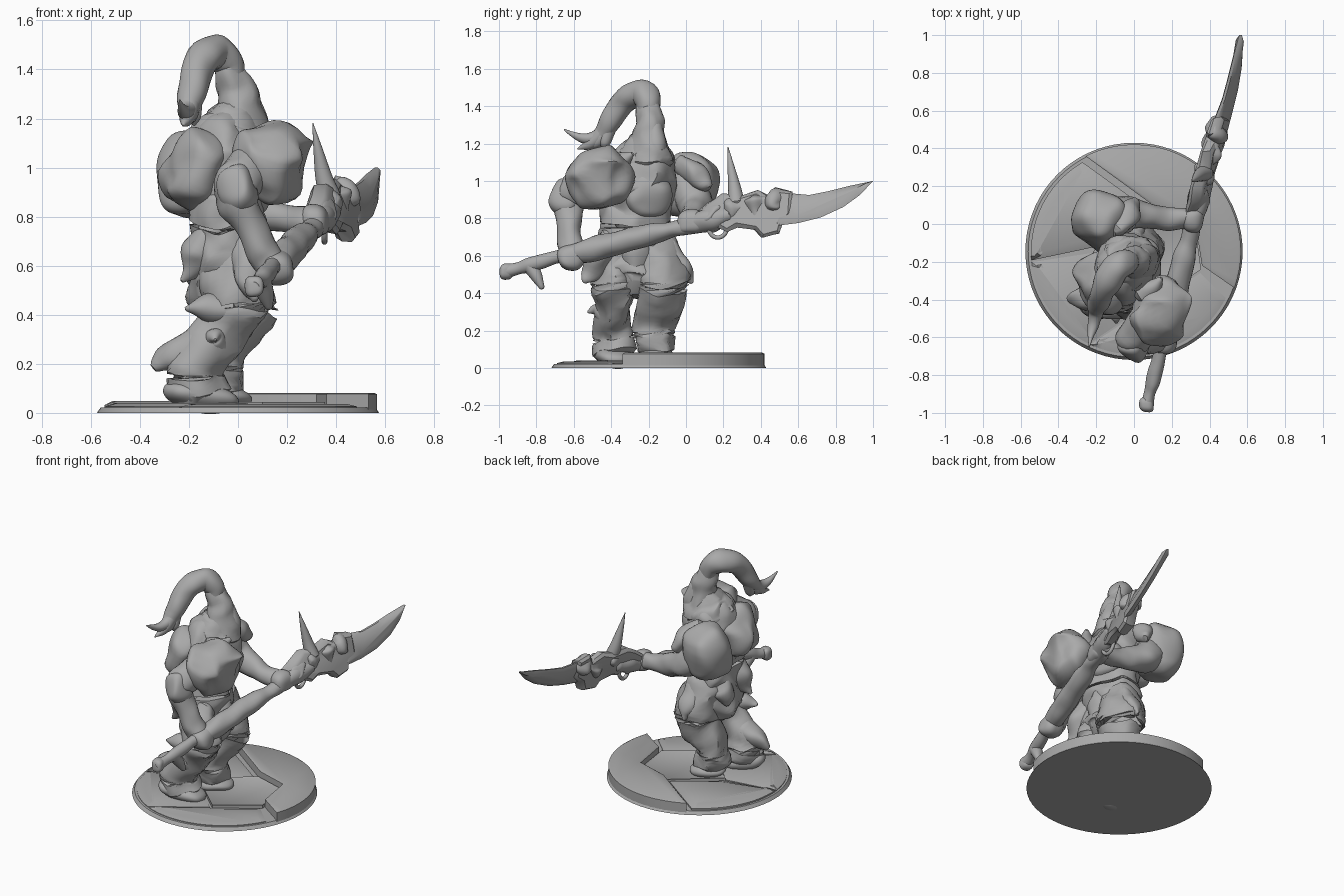
import bpy, bmesh, math
from mathutils import Vector, Euler, noise

if "Cube" in bpy.data.objects:
    bpy.data.objects.remove(bpy.data.objects["Cube"], do_unlink=True)

stone = bpy.data.materials.new("plain_grey")
stone.use_nodes = True
grey = (0.4, 0.4, 0.4, 1)
stone.diffuse_color = grey
stone.node_tree.nodes["Principled BSDF"].inputs["Base Color"].default_value = grey
parts = []


def finish(name, bm, rough=0.0, scale=8):
    """Roughen the surface, then turn the bmesh into an object."""
    if rough:
        for v in bm.verts:
            v.co += noise.noise_vector(v.co * scale) * rough
    bmesh.ops.recalc_face_normals(bm, faces=bm.faces)
    mesh = bpy.data.meshes.new(name)
    bm.to_mesh(mesh)
    bm.free()
    mesh.materials.append(stone)
    obj = bpy.data.objects.new(name, mesh)
    bpy.context.collection.objects.link(obj)
    parts.append(obj)


def rounded_end(end, before):
    """Smaller ring just past the end of a tube."""
    past = end.to_3d() + (end - before).to_3d().normalized() * end.w * 0.45
    return Vector((*past, end.w * 0.6))


def limb(name, path, flat=(1, 1, 1), rough=0.012, scale=9, steps=6, sides=20):
    """Smooth tube through (x, y, z, radius) points."""
    pts = [Vector(p) for p in path]
    pts = [pts[0] * 2 - pts[1]] + pts + [pts[-1] * 2 - pts[-2]]
    line = []
    for a, b, c, d in zip(pts, pts[1:], pts[2:], pts[3:]):
        for i in range(steps):
            t = i / steps
            line.append((b * 2 + (c - a) * t + (a * 2 - b * 5 + c * 4 - d) * t * t
                         + (b * 3 - a - c * 3 + d) * t ** 3) / 2)
    line.append(pts[-2])
    line = [rounded_end(line[0], line[1])] + line + [rounded_end(line[-1], line[-2])]
    bm = bmesh.new()
    rings = []
    for i, p in enumerate(line):
        way = (line[min(i + 1, len(line) - 1)] - line[max(i - 1, 0)]).to_3d()
        turn = way.to_track_quat('Z', 'Y')
        ring = []
        for k in range(sides):
            a = math.tau * k / sides
            off = turn @ Vector((math.cos(a), math.sin(a), 0)) * max(p.w, 0.002)
            ring.append(bm.verts.new(p.to_3d() + Vector([o * f for o, f in zip(off, flat)])))
        rings.append(ring)
    for lo, hi in zip(rings, rings[1:]):
        for k in range(sides):
            n = (k + 1) % sides
            bm.faces.new((lo[k], lo[n], hi[n], hi[k]))
    bm.faces.new(rings[0])
    bm.faces.new(rings[-1])
    finish(name, bm, rough, scale)


def blob(name, centre, size, turn=(0, 0, 0), boxy=0.75, rough=0.03, scale=7):
    """Rounded lump, boxier as the boxy power falls."""
    bm = bmesh.new()
    bmesh.ops.create_icosphere(bm, subdivisions=4, radius=1)
    rot = Euler([math.radians(a) for a in turn]).to_matrix()
    for v in bm.verts:
        v.co = Vector([math.copysign(abs(c) ** boxy, c) * s for c, s in zip(v.co, size)])
        v.co = rot @ v.co + Vector(centre)
    finish(name, bm, rough, scale)


def along(y, lift=0.0):
    """Point on the weapon axis at the given y."""
    return Vector((0.31 + 0.25 * y, y, 0.76 + 0.25 * y + lift))


def plate(name, outline, thick, swell, inset, lean, rough=0.0):
    """Weapon piece drawn in the (y, z) plane, leaning sideways and swelling from its rim."""
    bm = bmesh.new()
    sides = [[bm.verts.new((along(y).x + s * thick + lean * (along(y).z - z), y, z))
              for y, z in outline] for s in (-1, 1)]
    caps = [bm.faces.new(side) for side in sides]
    n = len(outline)
    for k in range(n):
        j = (k + 1) % n
        bm.faces.new((sides[0][k], sides[0][j], sides[1][j], sides[1][k]))
    bmesh.ops.recalc_face_normals(bm, faces=bm.faces)
    bmesh.ops.inset_individual(bm, faces=caps, thickness=inset, depth=swell)
    finish(name, bm, rough)


def arc(start, end, radius):
    count = 28
    angles = [math.radians(start + (end - start) * i / count) for i in range(count + 1)]
    return [(radius * math.cos(a), radius * math.sin(a) - 0.145) for a in angles]


def slab(name, outline, top, shrink=0.012, crown=0.006):
    """Paving stone with a softened upper rim."""
    bm = bmesh.new()
    face = bm.faces.new([bm.verts.new((x, y, 0.002)) for x, y in outline])
    new = bmesh.ops.extrude_face_region(bm, geom=[face])["geom"]
    upper = [g for g in new if isinstance(g, bmesh.types.BMVert)]
    bmesh.ops.translate(bm, verts=upper, vec=(0, 0, top))
    cap = [g for g in new if isinstance(g, bmesh.types.BMFace)]
    bmesh.ops.inset_region(bm, faces=cap, thickness=shrink, depth=crown)
    finish(name, bm)


# Round base with uneven paving
bm = bmesh.new()
bmesh.ops.create_cone(bm, cap_ends=True, segments=72, radius1=0.575, radius2=0.56, depth=0.022)
bmesh.ops.translate(bm, verts=bm.verts, vec=(0, -0.145, 0.011))
finish("base_disc", bm)
slab("raised_slab", arc(-20, 117, 0.566) + [(0.1, 0.1), (0.32, 0.03), (0.36, -0.22)], 0.074)
slab("back_paving", arc(120, 185, 0.545) + [(-0.2, -0.12), (0.07, 0.08)], 0.03, 0.05, 0.016)
slab("middle_paving", [(-0.2, -0.14), (0.09, 0.09), (0.32, 0.02), (0.355, -0.24), (0.1, -0.42)], 0.042)
slab("front_paving", arc(245, 333, 0.545) + [(0.35, -0.26), (0.1, -0.42)], 0.024, 0.04, 0.01)
slab("side_paving", arc(186, 244, 0.545) + [(0.08, -0.42), (-0.2, -0.15)], 0.024, 0.05, 0.014)

# Legs and feet
limb("near_leg", [(-.07, -.36, .68, .12), (-.02, -.38, .5, .13), (-.02, -.39, .39, .12),
                  (-.12, -.39, .27, .11), (-.17, -.385, .17, .125), (-.16, -.38, .09, .13)],
     (1, .85, 1), rough=.035)
limb("far_leg", [(-.05, -.18, .66, .13), (0, -.13, .48, .15), (0, -.13, .38, .13),
                 (-.07, -.165, .24, .11), (-.08, -.165, .1, .105)], rough=.03)
blob("near_foot", (-.15, -.385, .065), (.16, .1, .06), (0, 8, 10), 1, .02)
blob("far_foot", (-.06, -.165, .065), (.11, .105, .05), (0, 0, 25), 1, .02)
limb("heel_spur", [(-.17, -.39, .27, .08), (-.27, -.395, .23, .06), (-.33, -.4, .19, .025)], rough=.02)
limb("knee_fringe", [(-.04, -.42, .42, .07), (-.14, -.45, .43, .05), (-.22, -.47, .42, .012)], rough=.02)
limb("shin_fringe", [(-.08, -.42, .28, .06), (-.1, -.48, .31, .035), (-.1, -.52, .3, .008)])

# Skirt, waist and hanging cloth
limb("skirt", [(-.05, -.27, .88, .14), (-.05, -.27, .72, .15), (-.05, -.26, .58, .155),
               (-.04, -.24, .48, .15), (-.03, -.24, .43, .12)], (1, 1.3, 1), .04, 8, 10, 36)
flaps = [((-.1, -.35, .72), (-.22, -.38, .55)), ((0, -.12, .64), (.0, .035, .44)),
         ((.03, -.4, .68), (.06, -.55, .45)), ((.03, -.25, .7), (.09, -.28, .45)),
         ((-.12, -.2, .68), (-.2, -.16, .52))]
for top, tip in flaps:
    mid = Vector(top).lerp(Vector(tip), 0.55)
    limb("hanging_cloth", [(*top, .07), (*mid, .07), (*tip, .012)], rough=.025)

# Torso, chest and back
limb("torso", [(-.05, -.27, .8, .14), (-.05, -.26, .9, .165), (-.04, -.24, 1.02, .18),
               (-.03, -.22, 1.12, .15), (-.01, -.21, 1.18, .1)], (1, 1.1, 1), .035, 8, 8, 32)
blob("chest_plate", (.05, -.2, .93), (.09, .12, .13), (0, 0, 20), .9, .03)
blob("back_hump", (-.18, -.31, .99), (.12, .16, .17), (0, 15, 10), .85, .04)
limb("collar", [(-.04, -.22, 1.1, .16), (-.02, -.21, 1.17, .13), (-.01, -.2, 1.21, .1)],
     rough=.035, scale=12)

# Helmet and sweeping plume
limb("helmet", [(.02, -.19, 1.1, .12), (.015, -.195, 1.2, .1), (0, -.195, 1.28, .08),
                (-.025, -.2, 1.38, .063), (-.045, -.2, 1.43, .05)], rough=.02, scale=12)
limb("face_guard", [(.04, -.17, 1.29, .045), (.06, -.165, 1.2, .055), (.06, -.165, 1.1, .05)])
limb("plume", [(-.025, -.2, 1.36, .055), (-.045, -.205, 1.43, .068), (-.1, -.235, 1.468, .072),
               (-.145, -.32, 1.44, .068), (-.175, -.385, 1.36, .062), (-.195, -.43, 1.28, .052),
               (-.205, -.48, 1.235, .036), (-.22, -.56, 1.225, .026), (-.24, -.655, 1.275, .004)],
     rough=.012)
for tip in ((-.225, -.58, 1.17), (-.21, -.52, 1.18), (-.18, -.44, 1.17)):
    mid = Vector((-.19, -.43, 1.24)).lerp(Vector(tip), 0.5)
    limb("plume_tip", [(-.19, -.41, 1.3, .045), (*mid, .032), (*tip, .004)], rough=.005)

# Shoulder armour
blob("near_pauldron", (.13, -.47, 1.02), (.135, .18, .145), (8, 15, -20), .7, .05)
blob("far_pauldron", (-.18, .02, .97), (.14, .14, .165), (-10, -8, -25), .65, .03)
limb("far_pauldron_rim", [(-.1, -.02, 1.08, .06), (-.03, .05, 1.04, .06), (.0, .12, .96, .035)], rough=.025)
limb("near_pauldron_horn", [(.05, -.36, 1.08, .08), (.1, -.33, 1.11, .05), (.14, -.29, 1.14, .015)])

# Arms and hands
limb("near_arm", [(.08, -.5, 1.02, .1), (0, -.6, .93, .095), (.0, -.625, .86, .08),
                  (.06, -.625, .74, .065), (.11, -.62, .65, .068), (.15, -.62, .57, .06)], rough=.015)
blob("elbow_guard", (0, -.65, .9), (.08, .075, .1), (0, -25, 0), .9, .025)
blob("near_hand", (.155, -.615, .59), (.065, .07, .07), rough=.02)
limb("far_arm", [(-.14, .0, 1.0, .1), (-.06, .05, .88, .1), (.04, .05, .83, .075),
                 (.16, .03, .8, .06), (.25, .03, .79, .06), (.31, .03, .78, .055)], rough=.015)
blob("far_hand", (.31, .03, .775), (.055, .075, .065), rough=.02)

# Polearm shaft with grip, pommel and hook
stations = [(-.97, .036), (-.9, .032), (-.84, .04), (-.78, .04), (-.68, .035), (-.56, .06),
            (-.4, .066), (-.2, .06), (-.08, .045), (.05, .052), (.15, .06), (.24, .05)]
limb("shaft", [(*along(y), r) for y, r in stations], rough=.01)
limb("pommel_hook", [(*along(-.84), .04), (.11, -.8, .49, .035), (.125, -.77, .43, .015)], rough=.01)
blob("pommel", along(-.96), (.038, .04, .045), rough=.012)

# Weapon head: body, blade, spike and guard ring
plate("weapon_body", [(.06, .75), (.16, .76), (.22, .73), (.28, .76), (.37, .74), (.4, .7), (.5, .72),
                      (.52, .78), (.57, .82), (.56, .94), (.48, .96), (.45, .91), (.38, .95), (.3, .92),
                      (.2, .93), (.12, .88), (.06, .83)], .022, .018, .02, .2, .02)
plate("blade", [(.48, .76), (.6, .775), (.72, .805), (.84, .86), (.93, .925), (1, 1),
                (.88, .975), (.76, .945), (.66, .925), (.55, .935), (.48, .92)], .007, .016, .035, .4)
limb("spike", [(.375, .27, .88, .045), (.35, .26, .96, .035), (.325, .24, 1.08, .018),
               (.305, .225, 1.18, .002)], rough=0)
for y, lift, size in ((.14, .02, .05), (.27, .03, .05), (.4, .0, .055), (.49, .0, .05)):
    blob("weapon_lump", along(y, lift), (size, size * 1.5, size * 1.4), (15, 0, 0), 1, .03, 12)
ring = []
for k in range(9):
    a = math.pi * (1 + k / 8)
    ring.append((*(along(.17) + Vector((0, .055 * math.cos(a), .075 * math.sin(a) - .03))), .012))
limb("guard_ring", ring, rough=0, steps=3, sides=10)

# Smooth shading with crisp edges
bpy.ops.object.select_all(action='DESELECT')
for obj in parts:
    obj.select_set(True)
bpy.context.view_layer.objects.active = parts[0]
bpy.ops.object.shade_smooth_by_angle(angle=math.radians(40))
